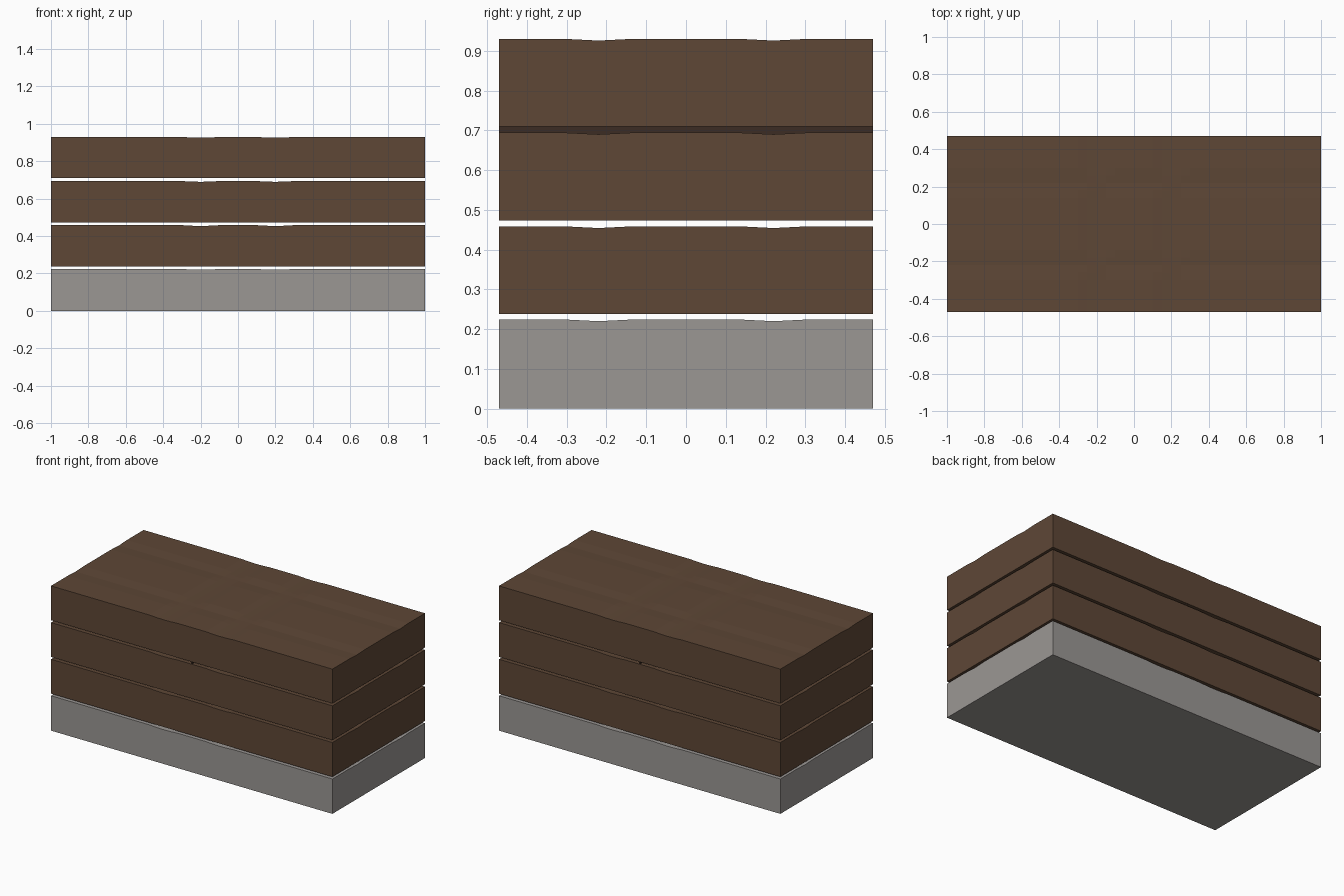
import bpy, bmesh

if "Cube" in bpy.data.objects:
    bpy.data.objects.remove(bpy.data.objects["Cube"])


def srgb(h):
    v = [int(h[i:i + 2], 16) / 255 for i in (0, 2, 4)]
    return [c / 12.92 if c <= 0.04045 else ((c + 0.055) / 1.055) ** 2.4 for c in v] + [1]


def material(name, h):
    m = bpy.data.materials.new(name)
    m.diffuse_color = srgb(h)
    m.use_nodes = True
    m.node_tree.nodes["Principled BSDF"].inputs["Base Color"].default_value = m.diffuse_color
    return m


brown = material("brown", "5E4736")
dark = material("dark brown", "3C2C23")
grey = material("warm grey", "9B9794")

HX, HY, H, PITCH = 1.0, 0.47, 0.2225, 0.2358

# Shallow valleys as (position, depth) profiles, mirrored about the centre
half_x = [(0.10, 0), (0.15, 0.003), (0.20, 0.004), (0.25, 0.003), (0.30, 0), (HX, 0)]
half_y = [(0.14, 0), (0.18, 0.002), (0.22, 0.004), (0.26, 0.002), (0.30, 0), (HY, 0)]


def mirrored(half):
    return [(-p, d) for p, d in reversed(half)] + half


def slab(name, z0, z1, mat):
    xs, ys = mirrored(half_x), mirrored(half_y)
    bm = bmesh.new()
    top = [[bm.verts.new((x, y, z1 - max(dx, dy))) for y, dy in ys] for x, dx in xs]
    low = [[bm.verts.new((x, y, z0)) for y, _ in ys] for x, _ in xs]
    nx, ny = len(xs), len(ys)
    # top and underside
    for i in range(nx - 1):
        for j in range(ny - 1):
            for g in (top, low):
                bm.faces.new((g[i][j], g[i + 1][j], g[i + 1][j + 1], g[i][j + 1]))
    # side walls
    ring = ([(i, 0) for i in range(nx)] + [(nx - 1, j) for j in range(1, ny)]
            + [(i, ny - 1) for i in range(nx - 2, -1, -1)] + [(0, j) for j in range(ny - 2, 0, -1)])
    for (a, b), (c, d) in zip(ring, ring[1:] + ring[:1]):
        bm.faces.new((low[a][b], low[c][d], top[c][d], top[a][b]))
    bmesh.ops.recalc_face_normals(bm, faces=bm.faces)
    me = bpy.data.meshes.new(name)
    bm.to_mesh(me)
    bm.free()
    me.materials.append(mat)
    ob = bpy.data.objects.new(name, me)
    bpy.context.collection.objects.link(ob)


# Grey base and three brown slabs with narrow gaps
slab("base_slab", 0, 0.224, grey)
for k in range(1, 4):
    slab(f"upper_slab_{k}", k * PITCH + 0.002, k * PITCH + H, brown)

# Very thin spacer under the top slab
bpy.ops.mesh.primitive_cube_add(size=1, location=(0, 0, 0.7))
spacer = bpy.context.object
spacer.name = "spacer"
spacer.scale = (0.001, 2 * HY, 0.022)
spacer.data.materials.append(dark)
